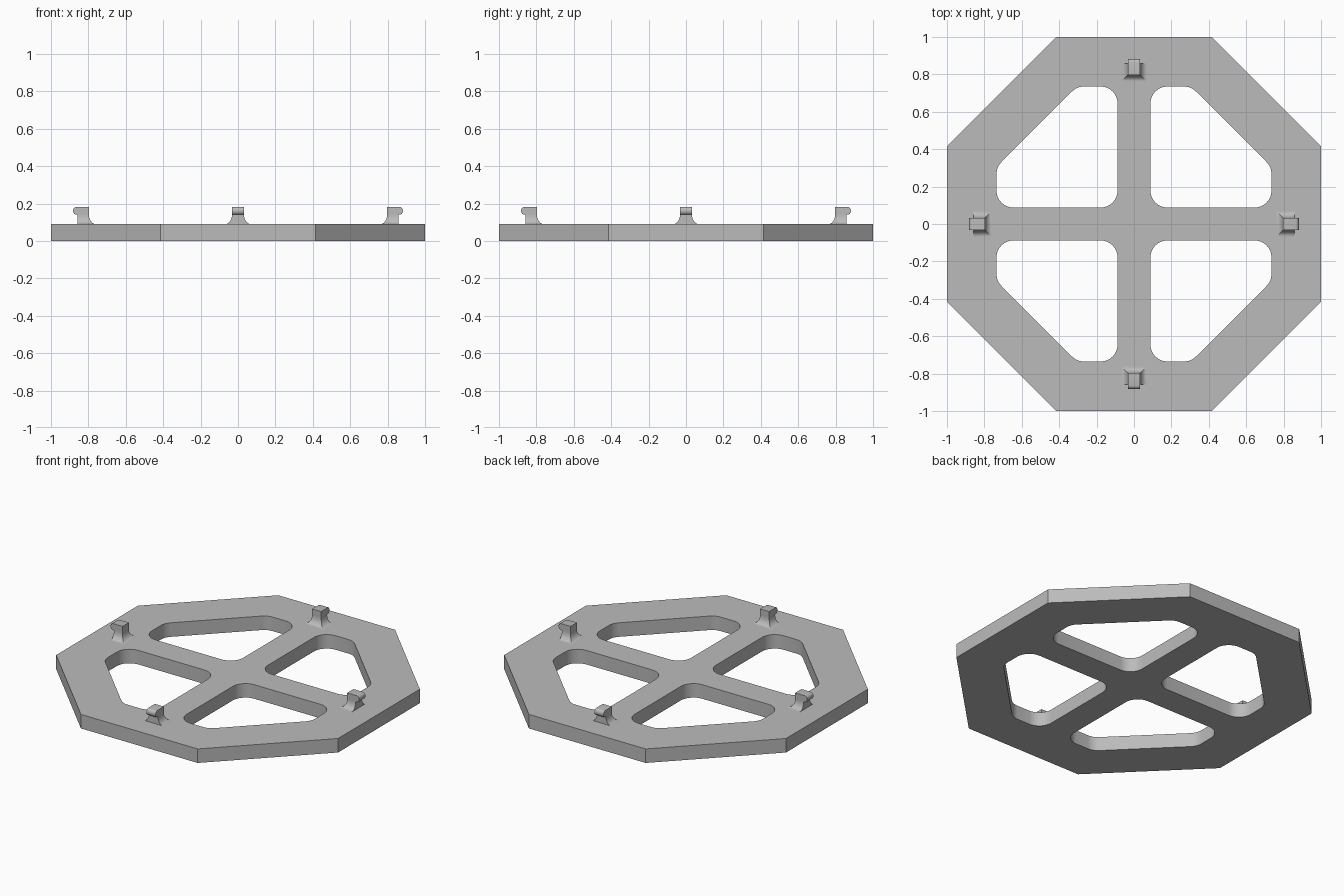
import bpy, bmesh, math
from mathutils import Vector, Matrix

cube = bpy.data.objects.get("Cube")
if cube:
    bpy.data.objects.remove(cube, do_unlink=True)

grey = bpy.data.materials.new("plain grey")
grey.use_nodes = True
COLOUR = (0.5, 0.5, 0.5, 1)
grey.diffuse_color = COLOUR
grey.node_tree.nodes["Principled BSDF"].inputs["Base Color"].default_value = COLOUR

THICK = 0.09
POST_HALF = 0.032


def finish(bm, name):
    bmesh.ops.recalc_face_normals(bm, faces=bm.faces)
    mesh = bpy.data.meshes.new(name)
    bm.to_mesh(mesh)
    bm.free()
    mesh.materials.append(grey)
    obj = bpy.data.objects.new(name, mesh)
    bpy.context.collection.objects.link(obj)
    bpy.ops.object.select_all(action='DESELECT')
    obj.select_set(True)
    bpy.context.view_layer.objects.active = obj
    bpy.ops.object.shade_smooth_by_angle(angle=math.radians(30))
    return obj


def rounded(points, radius, steps=8):
    """Replace each corner of a convex outline with an arc."""
    out = []
    for i, p in enumerate(points):
        a = (points[i - 1] - p).normalized()
        b = (points[(i + 1) % len(points)] - p).normalized()
        half = a.angle(b) / 2
        centre = p + (a + b).normalized() * radius / math.sin(half)
        start = p + a * radius / math.tan(half) - centre
        end = p + b * radius / math.tan(half) - centre
        sweep = math.pi - 2 * half
        for k in range(steps + 1):
            t = k / steps
            out.append(centre + (start * math.sin((1 - t) * sweep)
                                 + end * math.sin(t * sweep)) / math.sin(sweep))
    return out


def add_loop(bm, points):
    verts = [bm.verts.new((p.x, p.y, 0)) for p in points]
    for i, v in enumerate(verts):
        bm.edges.new((verts[i - 1], v))


# Octagonal plate with four rounded openings that leave a cross
bm = bmesh.new()
corner = 1 / math.cos(math.pi / 8)
add_loop(bm, [Vector((math.cos(a), math.sin(a))) * corner
              for a in [(i + 0.5) * math.pi / 4 for i in range(8)]])
near, far, cut = 0.088, 0.735, 0.305
opening = rounded([Vector(p) for p in
                   ((near, near), (far, near), (far, cut), (cut, far), (near, far))], 0.09)
for i in range(4):
    turn = Matrix.Rotation(i * math.pi / 2, 2)
    add_loop(bm, [turn @ p for p in opening])
bmesh.ops.triangle_fill(bm, edges=bm.edges, use_beauty=True, normal=(0, 0, 1))
top = bmesh.ops.extrude_face_region(bm, geom=bm.faces[:])["geom"]
bmesh.ops.translate(bm, verts=[v for v in top if isinstance(v, bmesh.types.BMVert)],
                    vec=(0, 0, THICK))
finish(bm, "octagonal_frame")

# Clip sections: (inner reach, outer reach, half width, height)
INNER, OUTER = 0.797, 0.857
sections = []
for k in range(9):                       # flared foot on three sides
    a = k / 8 * math.pi / 2
    flare = 0.036 * (1 - math.sin(a))
    sections.append((INNER - flare, OUTER, POST_HALF + flare,
                     THICK + 0.05 * (1 - math.cos(a))))
for k in range(9):                       # rounded lip facing outwards
    a = (k / 8 - 0.5) * math.pi
    sections.append((INNER, 0.864 + 0.018 * math.cos(a) - (0.007 if k == 0 else 0),
                     POST_HALF, 0.161 + 0.021 * math.sin(a)))

for i, side in enumerate(("left", "back", "right", "front")):
    bm = bmesh.new()
    rings = [[bm.verts.new(c) for c in ((r0, -w, z), (r1, -w, z), (r1, w, z), (r0, w, z))]
             for r0, r1, w, z in sections]
    for low, high in zip(rings, rings[1:]):
        for j in range(4):
            bm.faces.new((low[j - 1], low[j], high[j], high[j - 1]))
    bm.faces.new(rings[0])
    bm.faces.new(rings[-1])
    bmesh.ops.rotate(bm, verts=bm.verts, matrix=Matrix.Rotation(i * math.pi / 2, 3, 'Z'))
    finish(bm, side + "_clip")
